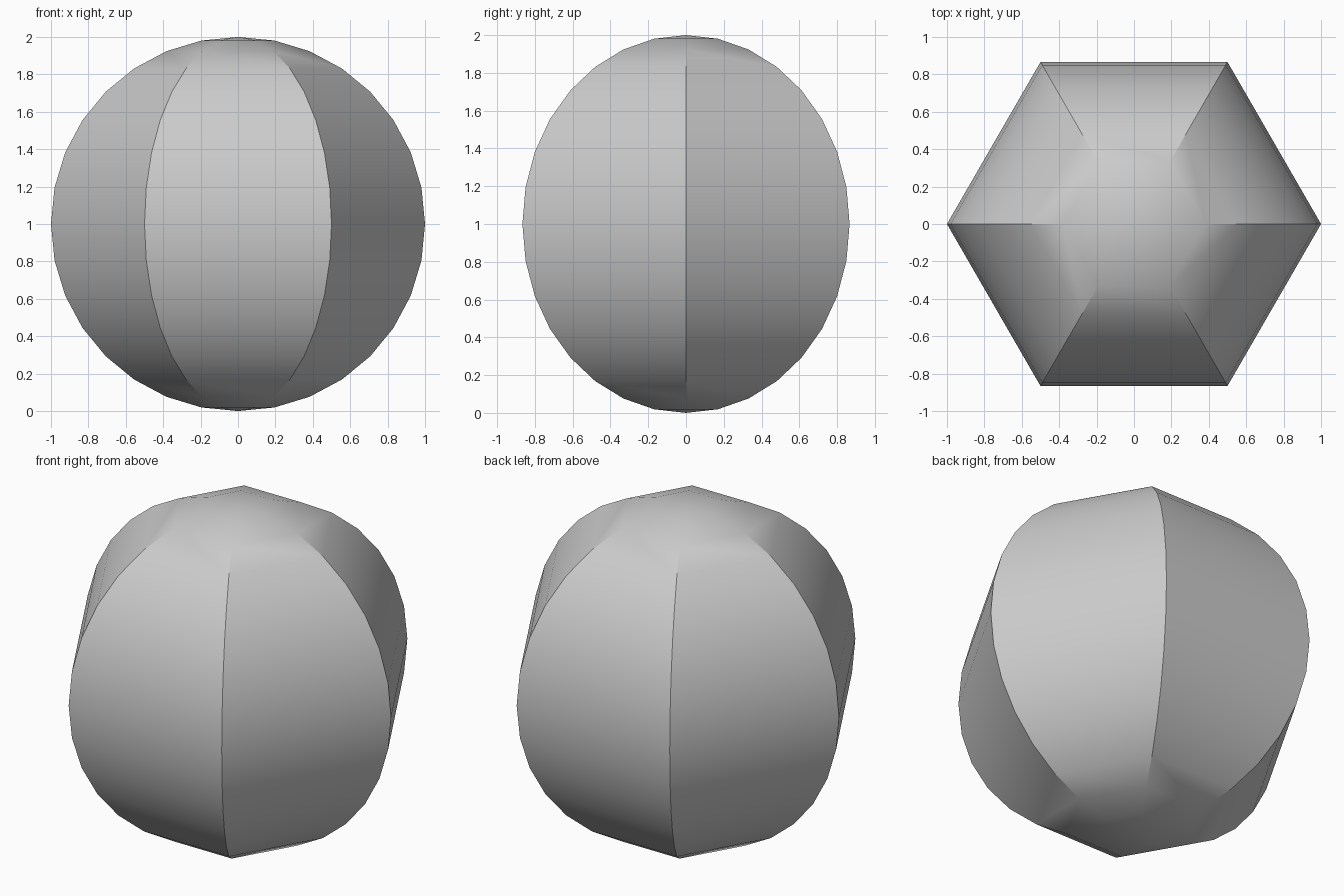
import bpy, bmesh
from math import sin, cos, pi, tau, radians

if "Cube" in bpy.data.objects:
    bpy.data.objects.remove(bpy.data.objects["Cube"])

SIDES, RINGS = 6, 16

# Half-circle profile spun in six steps gives a hexagonal ball
bm = bmesh.new()
profile = [bm.verts.new((sin(pi * k / RINGS), 0, 1 + cos(pi * k / RINGS))) for k in range(RINGS + 1)]
edges = [bm.edges.new(pair) for pair in zip(profile, profile[1:])]
bmesh.ops.spin(bm, geom=profile + edges, cent=(0, 0, 1), axis=(0, 0, 1),
               angle=tau, steps=SIDES, use_duplicate=False)
bmesh.ops.remove_doubles(bm, verts=bm.verts[:], dist=0.0005)
bmesh.ops.recalc_face_normals(bm, faces=bm.faces[:])

mesh = bpy.data.meshes.new("hexagonal_ball")
bm.to_mesh(mesh)
bm.free()
ball = bpy.data.objects.new("hexagonal_ball", mesh)
bpy.context.collection.objects.link(ball)

# Smooth along each panel, sharp where panels meet
bpy.context.view_layer.objects.active = ball
ball.select_set(True)
bpy.ops.object.shade_smooth_by_angle(angle=radians(30))
